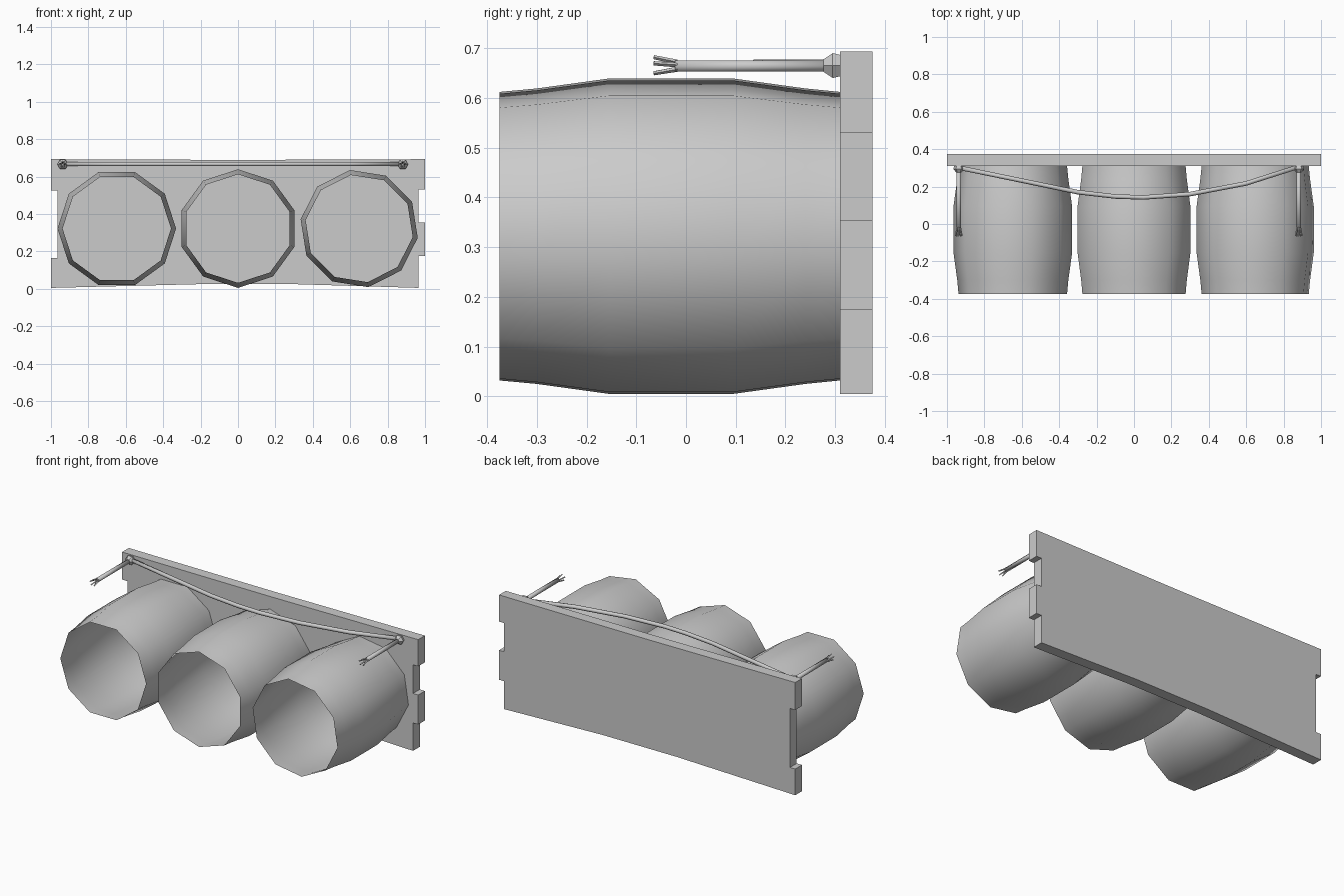
import bpy, bmesh, math
from mathutils import Vector

cube = bpy.data.objects.get("Cube")
if cube:
    bpy.data.objects.remove(cube, do_unlink=True)

grey = bpy.data.materials.new("plain grey")
grey.use_nodes = True
grey.diffuse_color = (0.6, 0.6, 0.6, 1)
grey.node_tree.nodes["Principled BSDF"].inputs["Base Color"].default_value = (0.6, 0.6, 0.6, 1)


def finish(name, bm, smooth=False):
    bmesh.ops.recalc_face_normals(bm, faces=bm.faces)
    for f in bm.faces:
        f.smooth = smooth
    me = bpy.data.meshes.new(name)
    bm.to_mesh(me)
    bm.free()
    me.materials.append(grey)
    ob = bpy.data.objects.new(name, me)
    bpy.context.collection.objects.link(ob)
    return ob


def sweep(bm, path, radii, sides, turn=0.0, caps=True):
    """Skin rings of the given radii along a path lying near a level plane."""
    path = [Vector(p) for p in path]
    rings = []
    for i, (p, r) in enumerate(zip(path, radii)):
        along = (path[min(i + 1, len(path) - 1)] - path[max(i - 1, 0)]).normalized()
        side = along.cross(Vector((0, 0, 1))).normalized()
        up = side.cross(along)
        angles = [turn + math.tau * k / sides for k in range(sides)]
        rings.append([bm.verts.new(p + r * (side * math.cos(a) + up * math.sin(a))) for a in angles])
    for a, b in zip(rings, rings[1:]):
        for k in range(sides):
            n = (k + 1) % sides
            bm.faces.new((a[k], a[n], b[n], b[k]))
    if caps:
        bm.faces.new(rings[0])
        bm.faces.new(rings[-1])


# Back board with notched ends
outline = [(-1, 0.005), (-0.2, 0.025), (0.3, 0.025), (0.965, 0.005),
           (0.965, 0.175), (1, 0.175), (1, 0.355), (0.965, 0.355),
           (0.965, 0.53), (1, 0.53), (1, 0.693), (0, 0.689), (-1, 0.693),
           (-1, 0.525), (-0.965, 0.525), (-0.965, 0.165), (-1, 0.165)]
bm = bmesh.new()
face = bm.faces.new([bm.verts.new((x, 0.31, z)) for x, z in outline])
back = bmesh.ops.extrude_face_region(bm, geom=[face], use_keep_orig=True)["geom"]
bmesh.ops.translate(bm, vec=(0, 0.065, 0), verts=[v for v in back if isinstance(v, bmesh.types.BMVert)])
finish("back_board", bm)

# Three open ten-sided barrels, each rolled differently
barrel = [(-0.375, 0.29), (-0.30, 0.297), (-0.155, 0.317),
          (0.095, 0.317), (0.24, 0.297), (0.31, 0.29)]
for name, x, turn in (("left", 0.648, 27), ("middle", 0, 18), ("right", -0.648, 0)):
    bm = bmesh.new()
    sweep(bm, [(x, y, 0.322) for y, r in barrel], [r for y, r in barrel],
          10, math.radians(turn), caps=False)
    finish("barrel_" + name, bm, True)

# Hanging string between the two pegs
bm = bmesh.new()
string = [(-0.93, 0.30), (-0.6, 0.232), (-0.3, 0.17), (-0.1, 0.147), (0.05, 0.142),
          (0.3, 0.16), (0.6, 0.217), (0.875, 0.305)]
sweep(bm, [(x, y, 0.667) for x, y in string], [0.012] * len(string), 6)
finish("string", bm, True)

# Loose cord ends with a knot at the board and a frayed tip
for name, x in (("right", -0.937), ("left", 0.881)):
    bm = bmesh.new()
    sweep(bm, [(x, -0.022, 0.664), (x, 0.30, 0.664)], [0.013] * 2, 6)
    finish("cord_end_" + name, bm, True)

    bm = bmesh.new()
    sweep(bm, [(x, y, 0.665) for y in (0.276, 0.295, 0.312)], [0.014, 0.029, 0.024], 6)
    finish("knot_" + name, bm)

    bm = bmesh.new()
    for k in range(5):
        a = math.tau * k / 5 + 0.3
        d = Vector((math.cos(a), 0, math.sin(a)))
        root = Vector((x, -0.018, 0.664)) + d * 0.008
        tip = Vector((x, -0.065, 0.664)) + d * 0.018
        sweep(bm, [root, tip], [0.005, 0.004], 4)
    finish("frayed_tip_" + name, bm)
